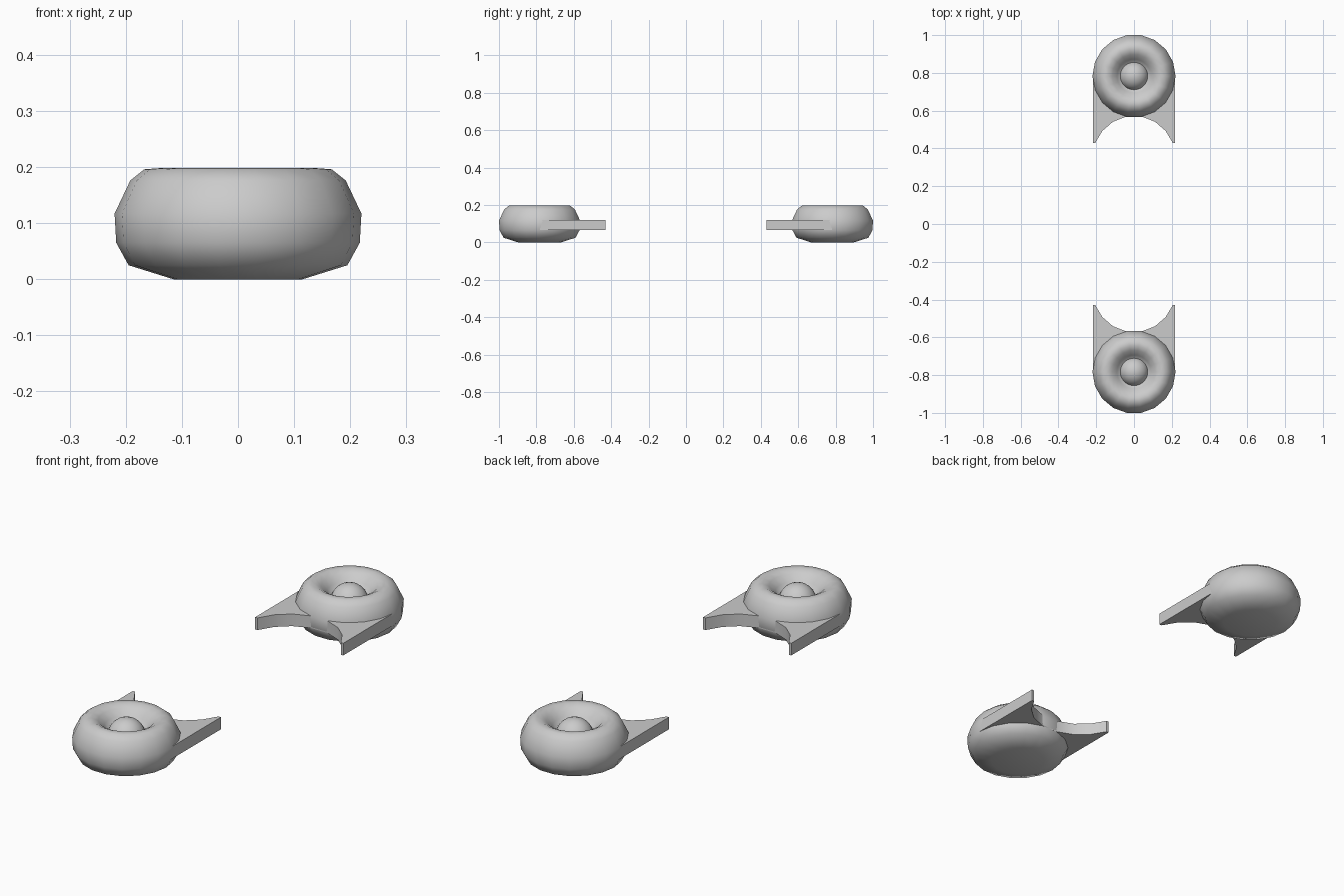
import bpy, bmesh, math

if "Cube" in bpy.data.objects:
    bpy.data.objects.remove(bpy.data.objects["Cube"])

CY = 0.783   # distance of each pod from the centre
SIDES = 18


def finish(name, bm, angle):
    bmesh.ops.recalc_face_normals(bm, faces=bm.faces)
    mesh = bpy.data.meshes.new(name)
    bm.to_mesh(mesh)
    bm.free()
    obj = bpy.data.objects.new(name, mesh)
    bpy.context.collection.objects.link(obj)
    # second copy on the other side of the centre
    mod = obj.modifiers.new("Mirror", 'MIRROR')
    mod.use_axis = (False, True, False)
    mod.use_mirror_merge = False
    bpy.ops.object.select_all(action='DESELECT')
    obj.select_set(True)
    bpy.context.view_layer.objects.active = obj
    bpy.ops.object.shade_smooth_by_angle(angle=math.radians(angle))
    return obj


def lathe(name, profile, sides, angle):
    bm = bmesh.new()
    rings = []
    for r, z in profile:
        if r == 0:
            rings.append([bm.verts.new((0, CY, z))] * sides)
        else:
            rings.append([bm.verts.new((r * math.cos(2 * math.pi * i / sides),
                                        CY + r * math.sin(2 * math.pi * i / sides), z))
                          for i in range(sides)])
    for a, b in zip(rings, rings[1:]):
        for i in range(sides):
            j = (i + 1) % sides
            bm.faces.new(list(dict.fromkeys((a[i], a[j], b[j], b[i]))))
    return finish(name, bm, angle)


# rounded pod with a dished top
lathe("pod_body", [(0, 0), (0.115, 0), (0.195, 0.025), (0.217, 0.065),
                   (0.22, 0.117), (0.192, 0.176), (0.167, 0.196),
                   (0.14, 0.198), (0.115, 0.185), (0.09, 0.16),
                   (0.07, 0.135), (0, 0.12)], SIDES, 80)

# ball resting in the dish
R, CZ = 0.077, 0.115
ball = [(R * math.sin(math.pi * k / 12), CZ + R * math.cos(math.pi * k / 12)) for k in range(1, 12)]
lathe("dish_ball", [(0, CZ + R)] + ball + [(0, CZ - R)], 32, 80)

# flat fin plate with a concave inner edge
half = [(0.04, 0.569), (0.112, 0.541), (0.167, 0.493), (0.205, 0.43), (0.217, 0.43), (0.217, 0.78)]
outline = half + [(-x, y) for x, y in reversed(half)]
bm = bmesh.new()
face = bm.faces.new([bm.verts.new((x, y, 0.066)) for x, y in outline])
ext = bmesh.ops.extrude_face_region(bm, geom=[face], use_keep_orig=True)
for v in ext["geom"]:
    if isinstance(v, bmesh.types.BMVert):
        v.co.z = 0.12
finish("fin_plate", bm, 35)
